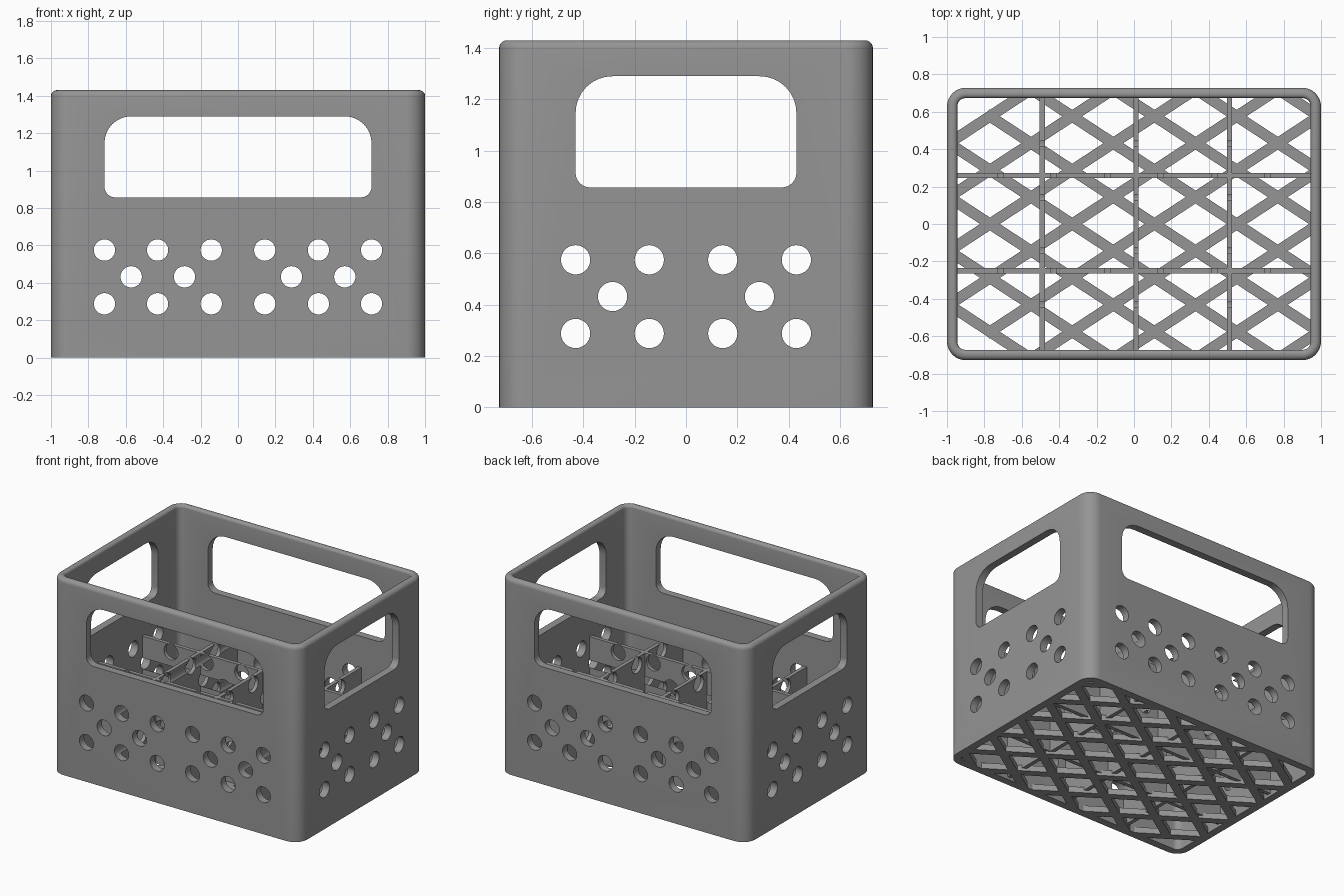
import bpy, bmesh, math
from mathutils import Matrix, Vector

if "Cube" in bpy.data.objects:
    bpy.data.objects.remove(bpy.data.objects["Cube"])

HX, HY, H, WALL = 1.0, 0.728, 1.43, 0.055

grey = bpy.data.materials.new("grey_plastic")
grey.diffuse_color = (0.30, 0.30, 0.30, 1)
grey.use_nodes = True
grey.node_tree.nodes["Principled BSDF"].inputs["Base Color"].default_value = grey.diffuse_color


def make(name, bm):
    bmesh.ops.recalc_face_normals(bm, faces=bm.faces)
    me = bpy.data.meshes.new(name)
    bm.to_mesh(me)
    bm.free()
    me.materials.append(grey)
    ob = bpy.data.objects.new(name, me)
    bpy.context.collection.objects.link(ob)
    return ob


def rounded(hx, lo, hi, r_lo, r_hi, n=8):
    """Rounded rectangle outline with separate lower and upper corner radii."""
    pts = []
    for cx, cy, r, a0 in ((hx, hi, r_hi, 0), (-hx, hi, r_hi, 90),
                          (-hx, lo, r_lo, 180), (hx, lo, r_lo, 270)):
        ox = cx - math.copysign(r, cx)
        oy = cy - r if cy == hi else cy + r
        for i in range(n + 1):
            a = math.radians(a0 + 90 * i / n)
            pts.append((ox + r * math.cos(a), oy + r * math.sin(a)))
    return pts


def box(bm, centre, size, angle=0.0):
    mat = (Matrix.Translation(centre) @ Matrix.Rotation(angle, 4, 'Z')
           @ Matrix.Diagonal((*size, 1)))
    bmesh.ops.create_cube(bm, size=1, matrix=mat)


# Walls: one closed section (outside, rounded rim, inside) swept round the crate
section = [(0, 0)]
R_OUT, R_IN = 0.03, 0.02
for i in range(6):
    a = math.radians(90 * i / 5)
    section.append((R_OUT * (1 - math.cos(a)), H - R_OUT + R_OUT * math.sin(a)))
for i in range(6):
    a = math.radians(90 * i / 5)
    section.append((WALL - R_IN + R_IN * math.sin(a), H - R_IN + R_IN * math.cos(a)))
section.append((WALL, 0))
bm = bmesh.new()
rings = []
for inset, z in section:
    outline = rounded(HX - inset, -HY + inset, HY - inset, 0.1 - inset, 0.1 - inset)
    rings.append([bm.verts.new((x, y, z)) for x, y in outline])
for a, b in zip(rings, rings[1:] + rings[:1]):
    for i in range(len(a)):
        j = (i + 1) % len(a)
        bm.faces.new((a[i], a[j], b[j], b[i]))
walls = make("crate_walls", bm)

# Divider grid: one object per plate
dividers = []
DIV_T, DIV_TOP = 0.028, 0.63
for x in (-0.49, 0.01, 0.51):
    bm = bmesh.new()
    box(bm, (x, 0, DIV_TOP / 2 + 0.01), (DIV_T, 2 * (HY - 0.03), DIV_TOP - 0.02))
    dividers.append(make("cross_divider", bm))
for y in (-0.25, 0.26):
    bm = bmesh.new()
    box(bm, (0, y, DIV_TOP / 2 + 0.01), (2 * (HX - 0.03), DIV_T, DIV_TOP - 0.02))
    dividers.append(make("long_divider", bm))


# Cutters: handle opening plus round holes, pushed right through the crate
def cutter(name, half_handle, outer_cols, mid_cols, turn):
    bm = bmesh.new()
    shapes = [rounded(half_handle, 0.857, 1.29, 0.057, 0.143)]
    cols = [(s * c, z) for c in outer_cols for s in (-1, 1) for z in (0.288, 0.575)]
    cols += [(s * c, 0.432) for c in mid_cols for s in (-1, 1)]
    for cx, cz in cols:
        shapes.append([(cx + 0.057 * math.cos(math.tau * i / 32),
                        cz + 0.057 * math.sin(math.tau * i / 32)) for i in range(32)])
    for pts in shapes:
        face = bm.faces.new([bm.verts.new((u, -1.5, v)) for u, v in pts])
        out = bmesh.ops.extrude_face_region(bm, geom=[face])
        bmesh.ops.translate(bm, vec=(0, 3, 0), verts=[
            v for v in out["geom"] if isinstance(v, bmesh.types.BMVert)])
    bmesh.ops.rotate(bm, verts=bm.verts, matrix=Matrix.Rotation(turn, 3, 'Z'))
    ob = make(name, bm)
    ob.hide_render = True
    return ob


cutters = [cutter("front_cutter", 0.714, (0.143, 0.43, 0.714), (0.286, 0.571), 0),
           cutter("side_cutter", 0.43, (0.143, 0.43), (0.286,), math.pi / 2)]
for ob in [walls] + dividers:
    for c in cutters:
        mod = ob.modifiers.new("openings", 'BOOLEAN')
        mod.operation, mod.solver, mod.object = 'DIFFERENCE', 'EXACT', c
    bpy.context.view_layer.update()
    dg = bpy.context.evaluated_depsgraph_get()
    me = bpy.data.meshes.new_from_object(ob.evaluated_get(dg))
    ob.modifiers.clear()
    ob.data = me
for c in cutters:
    bpy.data.objects.remove(c)

# Floor: two mirrored families of diagonal bars ending inside the walls
STEP, SLOPE, BAR_W, BAR_H = 0.288, 0.655, 0.058, 0.043
LX, LY = HX - 0.025, HY - 0.028
bm = bmesh.new()
for s in (-1, 1):
    m = s * SLOPE
    for k in range(-9, 9):
        c = 0.144 + STEP * k + m * 0.99
        xs = sorted(((-LY - c) / m, (LY - c) / m))
        x0, x1 = max(-LX, xs[0]), min(LX, xs[1])
        if x1 - x0 < 0.1:
            continue
        if x0 < -0.9 and abs(m * x0 + c) > 0.6:   # corner bars stop short
            x0 = -0.79
        p, q = Vector((x0, m * x0 + c, BAR_H / 2)), Vector((x1, m * x1 + c, BAR_H / 2))
        box(bm, (p + q) / 2, ((q - p).length, BAR_W, BAR_H), math.atan(m))
make("floor_lattice", bm)

# Smooth the curved surfaces, keep the edges crisp
for ob in [walls] + dividers:
    bpy.ops.object.select_all(action='DESELECT')
    ob.select_set(True)
    bpy.context.view_layer.objects.active = ob
    bpy.ops.object.shade_smooth_by_angle(angle=math.radians(30))
